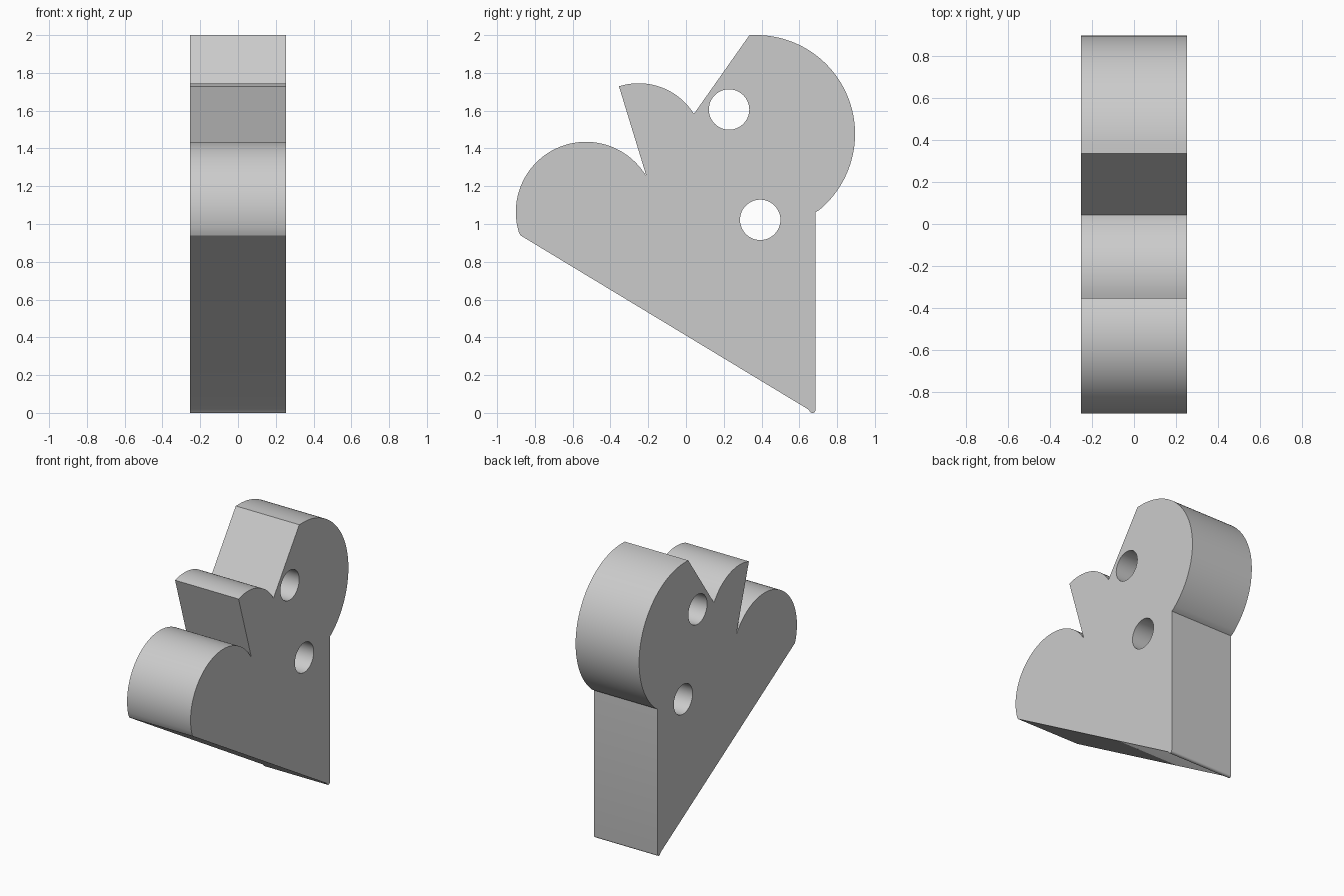
import bpy, bmesh
from math import radians, cos, sin, atan2, tau

if "Cube" in bpy.data.objects:
    bpy.data.objects.remove(bpy.data.objects["Cube"])

HALF = 0.253  # half thickness along x


def arc(c, r, start, end, n):
    """Clockwise arc about c, from the direction of start to that of end."""
    a = atan2(start[1] - c[1], start[0] - c[0])
    b = atan2(end[1] - c[1], end[0] - c[0])
    if b > a:
        b -= tau
    pts = [(c[0] + r * cos(a + (b - a) * i / n), c[1] + r * sin(a + (b - a) * i / n))
           for i in range(1, n)]
    return [start] + pts + [end]


def circle(c, r, n=48):
    return [(c[0] + r * cos(tau * i / n), c[1] + r * sin(tau * i / n)) for i in range(n)]


# Outline in (y, z): three lobes, then the slanted edge down to a blunt tip
outline = (
    arc((-0.53, 1.064), 0.371, (-0.877, 0.94), (-0.21, 1.255), 48)
    + arc((-0.25, 1.401), 0.344, (-0.355, 1.729), (0.042, 1.583), 24)
    + arc((0.372, 1.477), 0.523, (0.336, 2.0), (0.685, 1.062), 64)
    + arc((0.67, 0.015), 0.015, (0.685, 0.015), (0.66, 0.003), 6)
    + [(0.645, 0.02)]
)
# Two bolt holes
holes = [circle((0.228, 1.606), 0.107), circle((0.393, 1.022), 0.107)]

# Filled flat curve extruded to the plate thickness
curve = bpy.data.curves.new("lobed_plate", 'CURVE')
curve.dimensions = '2D'
curve.fill_mode = 'BOTH'
curve.extrude = HALF
for pts in [outline] + holes:
    s = curve.splines.new('POLY')
    s.points.add(len(pts) - 1)
    for p, (u, v) in zip(s.points, pts):
        p.co = (u, v, 0, 1)
    s.use_cyclic_u = True

plate = bpy.data.objects.new("lobed_plate", curve)
bpy.context.collection.objects.link(plate)
plate.rotation_euler = (radians(90), 0, radians(90))
bpy.context.view_layer.objects.active = plate
plate.select_set(True)
bpy.ops.object.convert(target='MESH')
bpy.ops.object.transform_apply(location=False, rotation=True, scale=False)

# Weld caps to walls
plate = bpy.context.object
bm = bmesh.new()
bm.from_mesh(plate.data)
bmesh.ops.remove_doubles(bm, verts=bm.verts, dist=0.0005)
bmesh.ops.recalc_face_normals(bm, faces=bm.faces)
bm.to_mesh(plate.data)
bm.free()
bpy.ops.object.shade_smooth_by_angle(angle=radians(25))
